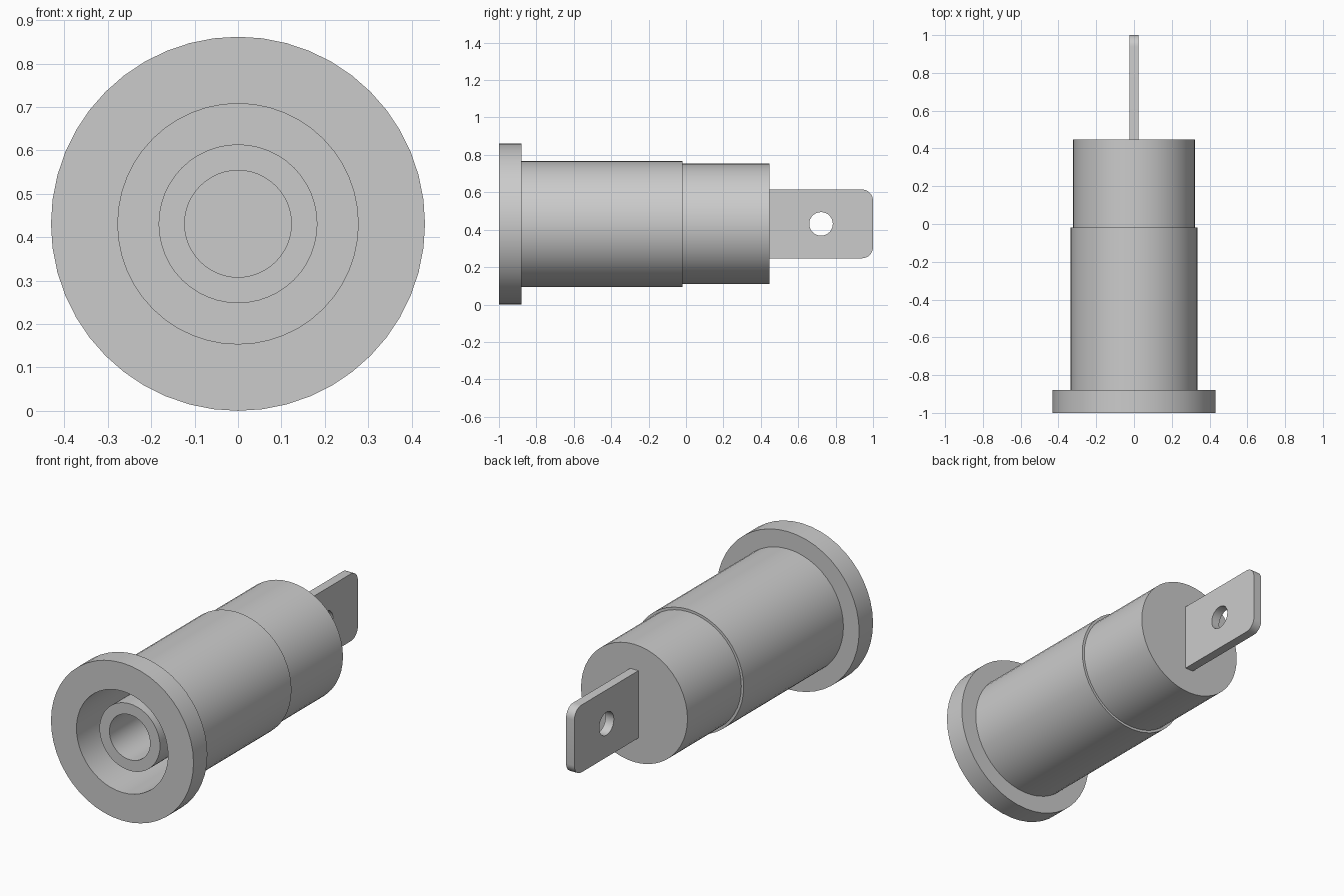
import bpy, bmesh
from math import cos, sin, pi, radians
from mathutils import Matrix, Vector

if "Cube" in bpy.data.objects:
    bpy.data.objects.remove(bpy.data.objects["Cube"])

AXIS_Z = 0.431
SIDES = 48


def finish(name, bm):
    """Turn a bmesh into a clean object with smooth sides and sharp rims."""
    bmesh.ops.remove_doubles(bm, verts=bm.verts, dist=1e-5)
    bmesh.ops.recalc_face_normals(bm, faces=bm.faces)
    mesh = bpy.data.meshes.new(name)
    bm.to_mesh(mesh)
    bm.free()
    obj = bpy.data.objects.new(name, mesh)
    bpy.context.collection.objects.link(obj)
    bpy.ops.object.select_all(action='DESELECT')
    obj.select_set(True)
    bpy.context.view_layer.objects.active = obj
    bpy.ops.object.shade_smooth_by_angle(angle=radians(30))
    return obj


def lathe(name, profile, closed=False):
    """Spin a (radius, y) profile around the socket's long axis."""
    bm = bmesh.new()
    verts = [bm.verts.new((r, y, AXIS_Z)) for r, y in profile]
    edges = [bm.edges.new(pair) for pair in zip(verts, verts[1:])]
    if closed:
        edges.append(bm.edges.new((verts[-1], verts[0])))
    bmesh.ops.spin(bm, geom=verts + edges, cent=(0, 0, AXIS_Z), axis=(0, 1, 0),
                   angle=2 * pi, steps=SIDES, use_merge=True)
    return finish(name, bm)


def arc(cy, cz, r, start, end, steps):
    return [(cy + r * cos(start + (end - start) * i / steps),
             cz + r * sin(start + (end - start) * i / steps))
            for i in range(steps + 1)]


def plate(name, loops, thickness):
    """Fill outlines given in (y, z), later loops being holes, and extrude along x."""
    curve = bpy.data.curves.new(name + "_outline", 'CURVE')
    curve.dimensions = '2D'
    curve.fill_mode = 'BOTH'
    curve.extrude = thickness / 2
    for loop in loops:
        spline = curve.splines.new('POLY')
        spline.points.add(len(loop) - 1)
        for point, (y, z) in zip(spline.points, loop):
            point.co = (y, z, 0, 1)
        spline.use_cyclic_u = True
    helper = bpy.data.objects.new(name + "_outline", curve)
    bpy.context.collection.objects.link(helper)
    bm = bmesh.new()
    deps = bpy.context.evaluated_depsgraph_get()
    mesh = bpy.data.meshes.new_from_object(helper.evaluated_get(deps))
    bm.from_mesh(mesh)
    bpy.data.objects.remove(helper)
    bpy.data.curves.remove(curve)
    bpy.data.meshes.remove(mesh)
    # local x, y, z become world y, z, x
    bm.transform(Matrix(((0, 0, 1, 0), (1, 0, 0, 0), (0, 1, 0, 0), (0, 0, 0, 1))))
    return finish(name, bm)


# Flanged, stepped housing with a deep front cavity
lathe("housing", [(0, 0.3), (0.277, 0.3), (0.277, -1), (0.431, -1),
                  (0.431, -0.88), (0.336, -0.88), (0.336, -0.018),
                  (0.322, -0.018), (0.322, 0.447), (0, 0.447)])

# Contact tube, set slightly back inside the cavity
lathe("contact_tube", [(0.123, 0.3), (0.123, -0.935),
                       (0.183, -0.935), (0.183, 0.3)], closed=True)

# Flat rear terminal with rounded end corners and a round hole
low, high, corner = AXIS_Z - 0.184, AXIS_Z + 0.184, 0.06
outline = ([(0.42, low)]
           + arc(1 - corner, low + corner, corner, -pi / 2, 0, 8)
           + arc(1 - corner, high - corner, corner, 0, pi / 2, 8)
           + [(0.42, high)])
hole = arc(0.722, AXIS_Z, 0.063, 0, 2 * pi, 32)[:-1]
plate("terminal_tab", [outline, hole], 0.05)
